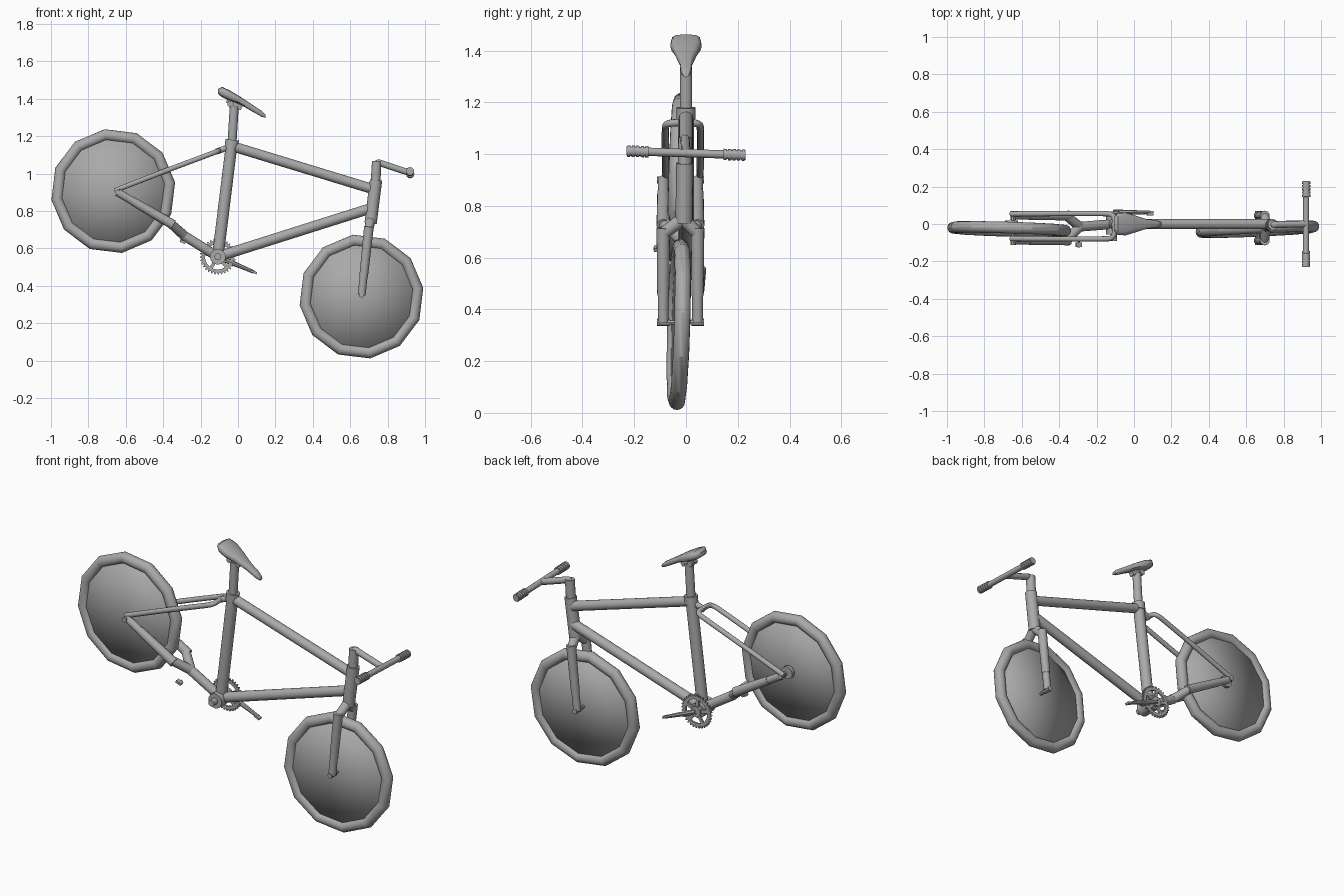
import bpy, bmesh, math
from mathutils import Vector, Matrix

cube = bpy.data.objects.get("Cube")
if cube:
    bpy.data.objects.remove(cube)

grey = bpy.data.materials.new("plain grey")
grey.use_nodes = True
grey.diffuse_color = (0.4, 0.4, 0.4, 1)
grey.node_tree.nodes["Principled BSDF"].inputs["Base Color"].default_value = grey.diffuse_color
Y = Vector((0, 1, 0))


def finish(ob, name, angle=40):
    ob.name = name
    ob.data.materials.append(grey)
    bpy.ops.object.select_all(action='DESELECT')
    ob.select_set(True)
    bpy.context.view_layer.objects.active = ob
    if angle:
        bpy.ops.object.shade_smooth_by_angle(angle=math.radians(angle))
    return ob


def from_bmesh(bm, name, angle=40):
    bmesh.ops.recalc_face_normals(bm, faces=bm.faces)
    me = bpy.data.meshes.new(name)
    bm.to_mesh(me)
    bm.free()
    ob = bpy.data.objects.new(name, me)
    bpy.context.collection.objects.link(ob)
    return finish(ob, name, angle)


def tube(name, a, b, r, r2=None, seg=16):
    a, b = Vector(a), Vector(b)
    turn = (b - a).to_track_quat('Z', 'Y').to_matrix().to_4x4()
    bm = bmesh.new()
    bmesh.ops.create_cone(bm, cap_ends=True, segments=seg, radius1=r,
                          radius2=r if r2 is None else r2, depth=(b - a).length,
                          matrix=Matrix.Translation((a + b) / 2) @ turn)
    return from_bmesh(bm, name)


def bent_tube(name, points, r):
    cu = bpy.data.curves.new(name, 'CURVE')
    cu.dimensions = '3D'
    cu.bevel_depth, cu.bevel_resolution, cu.use_fill_caps = r, 3, True
    sp = cu.splines.new('NURBS')
    sp.points.add(len(points) - 1)
    for p, co in zip(sp.points, points):
        p.co = (*co, 1)
    sp.use_endpoint_u, sp.order_u, sp.resolution_u = True, 3, 6
    ob = bpy.data.objects.new(name, cu)
    bpy.context.collection.objects.link(ob)
    bpy.ops.object.select_all(action='DESELECT')
    ob.select_set(True)
    bpy.context.view_layer.objects.active = ob
    bpy.ops.object.convert(target='MESH')
    return finish(bpy.context.object, name)


def box(name, centre, size, tilt=0):
    bm = bmesh.new()
    bmesh.ops.create_cube(bm, size=1, matrix=Matrix.Translation(centre)
                          @ Matrix.Rotation(tilt, 4, 'Y') @ Matrix.Diagonal((*size, 1)))
    return from_bmesh(bm, name, 0)


def wheel(name, centre, lean):
    place = (Matrix.Translation(centre)
             @ Y.rotation_difference(Vector(lean)).to_matrix().to_4x4()
             @ Matrix.Rotation(math.pi / 2, 4, 'X'))
    # Twelve-sided tyre
    bpy.ops.mesh.primitive_torus_add(major_segments=12, minor_segments=16,
                                     major_radius=0.303, minor_radius=0.031)
    ob = bpy.context.object
    ob.data.transform(place @ Matrix.Rotation(math.radians(8), 4, 'Z'))
    finish(ob, name + "_tyre", 26)
    # Solid disc whose rounded shading runs from hub to rim
    bm = bmesh.new()
    bmesh.ops.create_cone(bm, cap_ends=True, cap_tris=True, segments=48, radius1=0.285,
                          radius2=0.285, depth=0.03, matrix=place)
    from_bmesh(bm, name + "_disc", 180)


wheel("rear_wheel", (-0.667, -0.028, 0.906), (0.03, 1, -0.03))
wheel("front_wheel", (0.66, -0.028, 0.342), (-0.045, 1, -0.03))

# Frame
seat_top, bracket = Vector((-0.035, 0, 1.147)), Vector((-0.108, 0, 0.555))
tube("top_tube", seat_top, (0.72, 0, 0.917), 0.027)
tube("seat_tube", bracket, seat_top + Vector((0.003, 0, 0.025)), 0.031)
tube("down_tube", bracket, (0.714, 0, 0.815), 0.028)
tube("head_tube", (0.738, -0.005, 0.965), (0.709, -0.008, 0.735), 0.033)
tube("seat_collar", (-0.036, 0, 1.135), (-0.031, 0, 1.18), 0.036)
tube("bottom_bracket", bracket - Y * 0.055, bracket + Y * 0.05, 0.042)
tube("bracket_cap", bracket - Y * 0.09, bracket - Y * 0.05, 0.018)

# Hooped seat stays
bent_tube("seat_stays", [(-0.66, -0.078, 0.908), (-0.4, -0.08, 1.01), (-0.18, -0.08, 1.092),
                         (-0.105, -0.078, 1.12), (-0.105, -0.012, 1.122), (-0.105, 0.054, 1.12),
                         (-0.18, 0.056, 1.092), (-0.4, 0.056, 1.01), (-0.66, 0.054, 0.908)], 0.014)
tube("stay_bridge", (-0.115, -0.005, 1.117), seat_top, 0.016)


def fork(name, crown, leg_top, leg_end):
    # Two thick legs with thinner tips, joined by sloping crown arms
    for side, y in (("right", -0.088), ("left", 0.045)):
        top, end = Vector((leg_top[0], y, leg_top[1])), Vector((leg_end[0], y, leg_end[1]))
        neck = top.lerp(end, 0.72)
        tube(f"{name}_{side}_leg", top, neck, 0.026, 0.023)
        tube(f"{name}_{side}_tip", neck, end, 0.021)
        tube(f"{name}_{side}_arm", crown, top.lerp(end, 0.06), 0.026, 0.024)
        tube(f"{name}_{side}_nut", end - Y * 0.024, end + Y * 0.024, 0.014, seg=8)
    mid = Vector((leg_end[0], 0, leg_end[1]))
    tube(name + "_axle", mid - Y * 0.105, mid + Y * 0.06, 0.009, seg=8)


fork("front_fork", (0.709, -0.012, 0.75), (0.70, 0.715), (0.661, 0.35))
fork("rear_fork", (-0.29, -0.015, 0.67), (-0.345, 0.725), (-0.645, 0.9))
tube("chain_stay", (-0.295, -0.015, 0.672), bracket, 0.026)
tube("rear_sprocket", (-0.655, 0.0, 0.908), (-0.655, 0.02, 0.908), 0.035, seg=18)

# Stem, handlebar and ribbed grips
tube("steerer", (0.735, -0.005, 0.95), (0.742, -0.004, 1.065), 0.026)
bent_tube("stem", [(0.74, -0.004, 1.04), (0.741, -0.004, 1.063), (0.775, -0.003, 1.05),
                   (0.918, 0, 1.004)], 0.018)
bar = Vector((0.92, 0, 1.004))
along = Vector((0.003, 1, -0.035))
tube("handlebar", bar - along * 0.225, bar + along * 0.225, 0.016)
for side, s in (("right", -1), ("left", 1)):
    tube(side + "_grip", bar + along * s * 0.145, bar + along * s * 0.23, 0.018)
    for i in range(5):
        start = bar + along * s * (0.145 + i * 0.0175)
        tube(f"{side}_grip_rib_{i}", start, start + along * s * 0.012, 0.022)

# Seat post and saddle
tube("seat_post", (-0.033, 0, 1.15), (-0.02, 0, 1.36), 0.024)
tube("saddle_clamp", (-0.04, -0.025, 1.372), (-0.04, 0.025, 1.372), 0.017)
box("saddle_mount", (-0.02, 0, 1.37), (0.09, 0.03, 0.025), 0.5)
stations = [(-0.107, 1.452, 1.425, 0.036), (-0.085, 1.463, 1.408, 0.058),
            (-0.045, 1.445, 1.39, 0.061), (0.01, 1.412, 1.37, 0.044),
            (0.07, 1.372, 1.335, 0.025), (0.125, 1.336, 1.304, 0.02), (0.147, 1.315, 1.297, 0.011)]
bm = bmesh.new()
rings = []
for x, top, low, half in stations:
    ring = []
    for k in range(12):
        c, s = math.cos(k * math.pi / 6), math.sin(k * math.pi / 6)
        ring.append(bm.verts.new((x, half * math.copysign(abs(c) ** 0.6, c),
                                  (top + low) / 2 + (top - low) / 2 * math.copysign(abs(s) ** 0.7, s))))
    rings.append(ring)
for a, b in zip(rings, rings[1:]):
    for k in range(12):
        bm.faces.new((a[k], a[k - 1], b[k - 1], b[k]))
bm.faces.new(rings[0])
bm.faces.new(rings[-1])
from_bmesh(bm, "saddle", 50)

# Toothed chainring with five arms
teeth, y_ring, thick = 32, 0.05, 0.01
bm = bmesh.new()
loops = []
for k in range(teeth * 4):
    angle = 2 * math.pi * k / (teeth * 4)
    outer = 0.096 if k % 4 < 2 else 0.085
    loops.append([bm.verts.new((bracket.x + r * math.cos(angle), y, bracket.z + r * math.sin(angle)))
                  for r, y in ((0.068, y_ring), (outer, y_ring),
                               (outer, y_ring + thick), (0.068, y_ring + thick))])
for k, a in enumerate(loops):
    b = loops[k - 1]
    for j in range(4):
        bm.faces.new((a[j], a[j - 1], b[j - 1], b[j]))
from_bmesh(bm, "chainring", 0)
for k in range(5):
    turn = 2 * math.pi * k / 5 + 0.4
    reach = Vector((math.cos(turn), 0, math.sin(turn)))
    box(f"chainring_arm_{k}", bracket + Y * 0.055 + reach * 0.045, (0.06, 0.01, 0.018), -turn)
tube("chainring_hub", bracket + Y * 0.045, bracket + Y * 0.068, 0.03)

# Crank and pedal stubs
left_end = Vector((0.085, 0.062, 0.473))
tube("left_crank", bracket + Y * 0.062, left_end, 0.016, 0.009, 8)
box("left_pedal", left_end - Y * 0.004, (0.035, 0.024, 0.012), 0.4)
box("right_pedal", (-0.295, -0.112, 0.635), (0.032, 0.024, 0.014), 0.4)
tube("right_pedal_pin", (-0.295, -0.125, 0.635), (-0.295, -0.092, 0.635), 0.007, seg=8)
